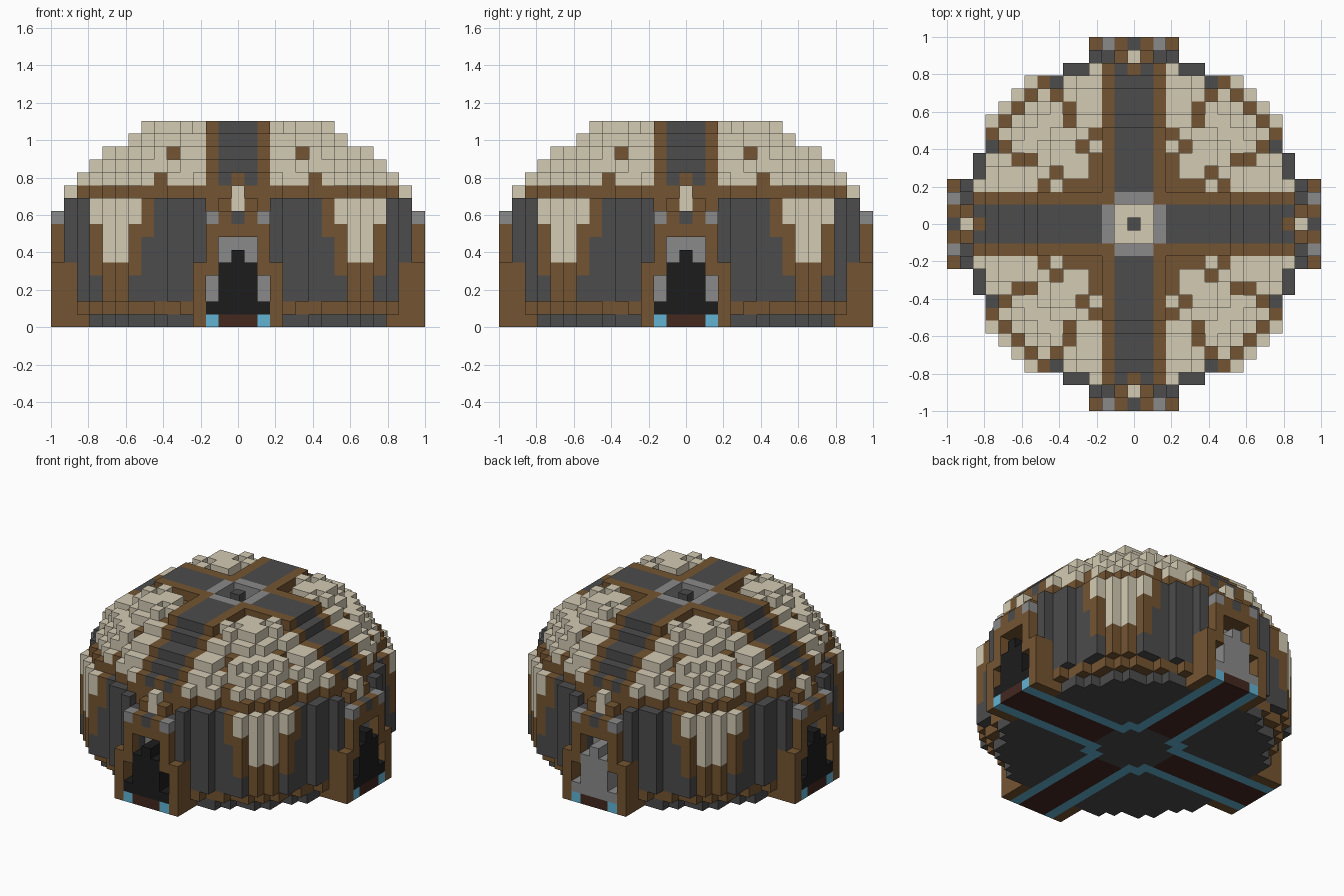
import bpy
import bmesh
from mathutils import Vector

if "Cube" in bpy.data.objects:
    bpy.data.objects.remove(bpy.data.objects["Cube"], do_unlink=True)

N = 14                      # cells from the centre to the rim
S = 2 / (2 * N + 1)         # cell size

COLOURS = {
    "pale_stone": (212, 203, 180),
    "brown_wood": (116, 84, 49),
    "dark_stone": (76, 76, 76),
    "black_stone": (28, 28, 28),
    "mid_grey": (138, 138, 138),
    "red_brown": (68, 40, 31),
    "blue_trim": (98, 180, 212),
}
PALE, BROWN, DARK, BLACK, GREY, RED, BLUE = range(7)


def linear(c):
    c /= 255
    return c / 12.92 if c < 0.04 else ((c + 0.055) / 1.055) ** 2.4


materials = []
for name, rgb in COLOURS.items():
    m = bpy.data.materials.new(name)
    m.use_nodes = True
    col = tuple(linear(c) for c in rgb) + (1,)
    m.diffuse_color = col
    m.node_tree.nodes["Principled BSDF"].inputs["Base Color"].default_value = col
    materials.append(m)


# Floor: two crossing paths with blue edges around a round hub
def floor_cell(u, v, r2):
    if not (u <= 3 and v >= 12) and (v > 11 or r2 > 146):
        return None
    if v <= 3:
        return BLUE if u >= 2 and v == 3 else DARK
    if u <= 1:
        return RED
    if u == 2:
        return BLUE
    return BROWN if u == 3 and v >= 12 else DARK


# Porch: doorway with a stepped filling, flush at the front
def porch_cell(u, v, k, filling):
    if k == 1 and u <= 2 or u <= 1 and k <= 5 - u:
        return filling
    if v == 14:
        if u == 3:
            return BROWN if k <= 4 else None
        if u == 2:
            return BROWN if 4 <= k <= 7 else GREY if k == 8 else None
        if k == 7:
            return BROWN
        return (BROWN if u else DARK) if k == 8 else None
    if u == 3:
        return BROWN if k <= 4 else DARK if k <= 9 else None
    if u == 2:
        return DARK if 4 <= k <= 8 else None
    if k in (5, 6):
        return None
    if u == 0 and k >= 9:
        return PALE if k <= 10 else None
    return BROWN if k <= 9 else None


# Wall: dark columns with pale framed panels on the diagonals
def wall_cell(u, v, k, r2):
    if v > 12 or r2 > 185 or (v == 12 and u > 5):
        return None
    if k == 1:
        return BROWN if r2 <= 165 else None
    if v == 12 and u <= 2:
        return GREY if k <= 6 else BROWN
    if u <= 6:
        return DARK
    if u == 7:
        return DARK if k <= 6 else BROWN
    if u == 8:
        return DARK if k <= 3 else BROWN if k <= 7 else PALE
    return BROWN if k <= 4 else PALE


# Roof: stepped dome, brown patches sit one step low among pale tiles
STEPS = [(72, 15), (89, 14), (120, 13), (137, 12), (156, 11), (164, 10)]
PATCHES = {(3, 3), (3, 4), (3, 5), (3, 7), (4, 6), (5, 8), (5, 9), (6, 10)}


def roof_cell(u, v, k, r2):
    if v > 12 or (v == 12 and u > 3) or 156 < r2 < 160:
        return None
    band = u <= 2
    if band:
        r2 = v * v + 9
    top = next((h for limit, h in STEPS if r2 <= limit), 0)
    patch = (u, v) in PATCHES
    if k > top - patch:
        return None
    if not band:
        return BROWN if patch or k == 10 else PALE
    # Crossing bands and the sunken centre
    if v <= 1:
        return DARK if v == 0 else PALE if k <= 13 else None
    if v == 2:
        return GREY if u < 2 else BROWN
    if k == 10 or u == 2 or (v == 12 and u == 0):
        return BROWN
    return DARK


# Fill the cell grid, tagging each cell with its part
cells = {}
span = range(-N, N + 1)
for i in span:
    for j in span:
        u, v = sorted((abs(i), abs(j)))
        r2 = i * i + j * j
        filling = GREY if j > abs(i) else BLACK
        for k in range(16):
            if k == 0:
                part, c = "floor", floor_cell(u, v, r2)
            elif u <= 3 and v >= 13:
                side = ("left" if i > 0 else "right") if abs(i) > abs(j) else \
                       ("back" if j > 0 else "front")
                part, c = side + "_porch", porch_cell(u, v, k, filling)
            elif k < 10:
                part, c = "wall", wall_cell(u, v, k, r2)
            else:
                part, c = ("crown" if v <= 2 else "roof"), roof_cell(u, v, k, r2)
            if c is not None:
                cells[i, j, k] = (part, c)

AXES = [Vector((1, 0, 0)), Vector((0, 1, 0)), Vector((0, 0, 1))]


# Build the exposed cell faces of one part as an object
def build(part):
    bm = bmesh.new()
    for (i, j, k), (owner, colour) in cells.items():
        if owner != part:
            continue
        centre = Vector((i, j, k + 0.5))
        for a in range(3):
            for sign in (1, -1):
                d = AXES[a] * sign
                if (i + int(d.x), j + int(d.y), k + int(d.z)) in cells:
                    continue
                p, q = AXES[(a + 1) % 3] / 2, AXES[(a + 2) % 3] / 2 * sign
                mid = centre + d / 2
                corners = (mid - p - q, mid + p - q, mid + p + q, mid - p + q)
                face = bm.faces.new([bm.verts.new(co * S) for co in corners])
                face.material_index = colour
    bmesh.ops.remove_doubles(bm, verts=bm.verts, dist=S / 100)
    mesh = bpy.data.meshes.new(part)
    bm.to_mesh(mesh)
    bm.free()
    for m in materials:
        mesh.materials.append(m)
    bpy.context.collection.objects.link(bpy.data.objects.new(part, mesh))


for part in sorted({owner for owner, _ in cells.values()}):
    build(part)
